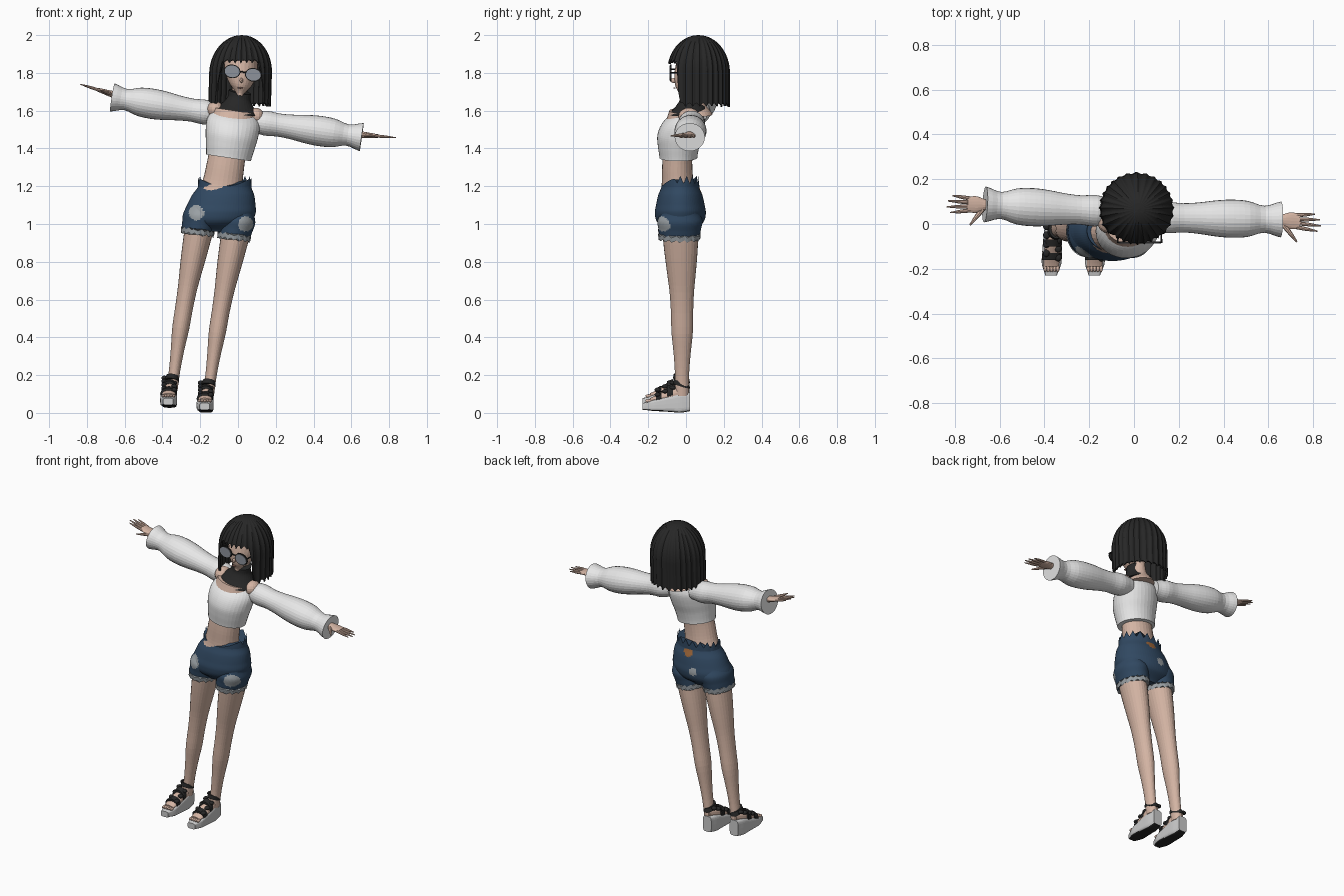
import bpy, bmesh, math
from mathutils import Vector

cube = bpy.data.objects.get("Cube")
if cube:
    bpy.data.objects.remove(cube, do_unlink=True)

UP, BACK, ACROSS = Vector((0, 0, 1)), Vector((0, 1, 0)), Vector((1, 0, 0))
LEAN = UP + ACROSS * .15                # the figure leans to one side
MADE = []


def material(name, red, green, blue):
    m = bpy.data.materials.new(name)
    m.use_nodes = True
    m.diffuse_color = (red, green, blue, 1)
    m.node_tree.nodes["Principled BSDF"].inputs["Base Color"].default_value = m.diffuse_color
    return m


SKIN = material("skin", .66, .46, .37)
BLACK = material("black", .02, .02, .02)
WHITE = material("white_knit", .8, .8, .8)
DENIM = material("denim_blue", .03, .065, .12)
FADED = material("faded_grey", .32, .35, .37)
TAN = material("tan_leather", .33, .13, .04)
LENS = material("lens_grey", .27, .29, .33)
SOLE = material("sole_grey", .6, .6, .6)
LIP = material("lip_pink", .5, .24, .2)


def finish(name, bm, mats):
    bmesh.ops.recalc_face_normals(bm, faces=bm.faces[:])
    mesh = bpy.data.meshes.new(name)
    bm.to_mesh(mesh)
    bm.free()
    for m in mats:
        mesh.materials.append(m)
    ob = bpy.data.objects.new(name, mesh)
    bpy.context.collection.objects.link(ob)
    MADE.append(ob)
    return ob


def sample(values, t):
    """Smooth curve through evenly spaced values."""
    last = len(values) - 1
    i = min(int(t * last), last - 1)
    f = t * last - i
    a, b, c, d = (values[min(max(k, 0), last)] for k in range(i - 1, i + 3))
    return b + f / 2 * (c - a + f * (2 * a - 5 * b + 4 * c - d + f * (3 * (b - c) + d - a)))


def loft(name, start, end, widths, depths, *mats, axis=None, ref=BACK, bow=(0, 0, 0),
         sides=28, steps=24, square=2):
    """Tube of elliptical rings; depths (along ref) is a list or a ratio to the widths."""
    start, end, bow = Vector(start), Vector(end), Vector(bow)
    axis = (axis or end - start).normalized()
    v = (ref - axis * ref.dot(axis)).normalized()
    u = v.cross(axis)
    power = lambda s: math.copysign(abs(s) ** (2 / square), s)
    bm = bmesh.new()
    rings = []
    for k in range(steps + 1):
        t = k / steps
        centre = start.lerp(end, t) + bow * math.sin(math.pi * t)
        w = sample(widths, t)
        d = sample(depths, t) if isinstance(depths, list) else w * depths
        angles = [math.tau * i / sides for i in range(sides)]
        rings.append([bm.verts.new(centre + u * w * power(math.cos(a)) + v * d * power(math.sin(a)))
                      for a in angles])
    for lower, upper in zip(rings, rings[1:]):
        for i in range(sides):
            j = (i + 1) % sides
            bm.faces.new((lower[i], lower[j], upper[j], upper[i]))
    bm.faces.new(rings[0])
    bm.faces.new(rings[-1])
    return finish(name, bm, mats)


def ball(name, centre, size, mat):
    bm = bmesh.new()
    bmesh.ops.create_uvsphere(bm, u_segments=16, v_segments=10, radius=1)
    bmesh.ops.scale(bm, vec=Vector(size), verts=bm.verts)
    bmesh.ops.translate(bm, vec=Vector(centre), verts=bm.verts)
    return finish(name, bm, [mat])


# Torso, neck and head
loft("torso", (-.1, -.03, 1.1), (-.02, 0, 1.6), [.15, .11, .1, .1, .12, .11], .8, SKIN,
     axis=LEAN, bow=BACK * -.03)
loft("neck", (0, .05, 1.58), (.01, .05, 1.75), [.09, .05, .04, .04], 1, SKIN, axis=LEAN)
loft("head", (.01, -.02, 1.68), (.02, .06, 1.97), [.015, .06, .085, .09, .08, .03], 1.2, SKIN,
     axis=LEAN, bow=BACK * .03)
ball("nose", (.018, -.066, 1.76), (.009, .016, .013), SKIN)
ball("mouth", (.012, -.06, 1.72), (.016, .006, .004), LIP)
ball("left_shoulder", (.095, .015, 1.57), (.045, .055, .045), SKIN)
ball("right_shoulder", (-.12, .015, 1.605), (.045, .055, .045), SKIN)

# Cropped sweater and flared dark collar
loft("sweater", (-.05, -.04, 1.35), (-.015, .02, 1.605), [.12, .13, .14, .14, .11], [.1, .11, .12, .11, .07],
     WHITE, axis=LEAN, bow=BACK * -.02, sides=36)
loft("collar", (0, .01, 1.6), (.01, .025, 1.7), [.11, .08, .06, .06], .9, BLACK,
     axis=UP + ACROSS * .2 - BACK * .2)

# Sleeves and hands: shoulder, cuff and fingertip of each arm
ARMS = {"right": ((-.1, .055, 1.58), (-.665, .087, 1.67), (-.835, .09, 1.74)),
        "left": ((.07, .03, 1.545), (.655, .02, 1.46), (.835, .005, 1.457))}
for side, points in ARMS.items():
    shoulder, cuff, tip = map(Vector, points)
    loft(side + "_sleeve", shoulder, cuff, [.055, .07, .065, .07, .08, .085, .08, .06, .08], .94, WHITE, ref=UP)
    wrist = cuff.lerp(shoulder, .08) + UP * .01
    knuckle = wrist.lerp(tip, .58)
    along = knuckle - wrist
    loft(side + "_palm", wrist, knuckle, [.026, .024, .037, .034], [.024, .018, .014, .01], SKIN,
         ref=UP, sides=16)
    fingers = {"index": (-1.5, .85), "middle": (-.5, 1), "ring": (.5, .95), "little": (1.5, .75)}
    for finger, (place, reach) in fingers.items():
        base = knuckle + BACK * place * .018 - along * .1
        end = base.lerp(tip + BACK * place * .027, reach)
        loft(f"{side}_{finger}_finger", base, end, [.009, .008, .003], .9, SKIN, ref=UP, sides=8, steps=6)
    base = wrist.lerp(knuckle, .4) - BACK * .012
    loft(side + "_thumb", base, base + along / 2 - BACK * .08, [.012, .01, .004], .9, SKIN,
         ref=UP, sides=8, steps=6)

# Denim patches: x, z, radius, side and material slot
PATCHES = [(-.22, 1.06, .04, -BACK, 1), (.04, 1, .04, -BACK, 1),
           (-.12, 1.07, .025, BACK, 1), (-.07, 1.18, .03, BACK, 2)]


def paint_patches(ob):
    for face in ob.data.polygons:
        c = face.center
        for x, z, radius, facing, slot in PATCHES:
            if math.hypot(c.x - x, c.z - z) < radius and c.dot(facing) > -.02:
                face.material_index = slot


# Shorts hips with a frayed waistband that dips at the front
SIDES = 72
hips = loft("shorts_hips", (-.07, -.03, 1.2), (-.115, -.03, .96), [.14, .165, .18, .19, .17, .09], .71,
            DENIM, FADED, TAN, axis=UP, sides=SIDES, steps=48)
for i, v in enumerate(hips.data.vertices[:SIDES]):
    if v.co.y > -.06:
        v.co.z += .015 + .02 * abs(i % 4 - 2)
    else:
        v.co.z += .045 * math.cos(math.tau * i / SIDES) ** 2
paint_patches(hips)

# Legs and wedge sandals, laid out for the right side and shifted for the left
for side, offset in {"right": Vector(), "left": Vector((.193, 0, -.026))}.items():
    def part(name, start, end, *args, **options):
        return loft(f"{side}_{name}", Vector(start) + offset, Vector(end) + offset, *args, **options)

    paint_patches(part("shorts_leg", (-.185, -.03, 1.09), (-.217, -.035, .95), [.08, .095, .09, .085], 1.25,
                       DENIM, FADED, TAN, axis=LEAN, sides=SIDES))
    hem = part("shorts_hem", (-.217, -.035, .945), (-.213, -.035, .97), [.087, .09], 1.25,
               FADED, axis=LEAN, sides=48, steps=2)
    for i, v in enumerate(hem.data.vertices):
        v.co.z += .006 * (i % 3 - 1)
    part("leg", (-.2, -.03, 1), (-.35, -.022, .12), [.077, .071, .062, .052, .047, .045, .036, .03, .03], 1.25,
         SKIN, axis=LEAN, bow=(-.01, .005, 0))

    # Foot and toes
    part("foot", (-.37, -.19, .09), (-.352, .01, .15), [.034, .037, .035, .032, .02], [.014, .025, .04, .04, .03],
         SKIN, axis=BACK, ref=UP, sides=20)
    for i, toe in enumerate(("little", "fourth", "middle", "second", "big")):
        ball(f"{side}_{toe}_toe", offset + Vector((-.396 + i * .014, -.198, .09)), (.008, .017, .009), SKIN)

    # Wedge sole with a dark tread
    sole = part("wedge_sole", (-.37, -.23, .06), (-.36, .02, .085), [.026, .043, .044, .042, .039, .03],
                [.018, .028, .036, .044, .053, .05], SOLE, BLACK, axis=BACK, ref=UP, square=5)
    for face in sole.data.polygons:
        if face.normal.z < -.75:
            face.material_index = 1

    # Straps and ornaments
    part("toe_strap", (-.37, -.16, .1), (-.365, -.13, .11), [.042, .042], .75, BLACK, axis=BACK, ref=UP)
    part("instep_strap", (-.365, -.1, .125), (-.363, -.07, .135), [.04, .04], 1.1, BLACK, axis=BACK, ref=UP)
    part("ankle_strap", (-.35, -.024, .17), (-.346, -.024, .195), [.038, .034], 1.25, BLACK,
         axis=LEAN + BACK * .3)
    for i in range(8):
        spot = Vector((-.364 + .026 * (-1) ** i, -.15 + .02 * i, .122 + .009 * i))
        ball(f"{side}_ornament_{i}", spot + offset, (.016, .017, .012), BLACK)

# Bob hair: ridged shell with a short fringe over the face
COLUMNS, ROWS = 160, 26
bm = bmesh.new()
columns = []
for i in range(COLUMNS):
    a = math.tau * i / COLUMNS
    from_face = min(a, math.tau - a)
    ridge = abs(math.sin(a * 14 + .6 * math.sin(3 * a)))
    side_lock = min(max((from_face - .7) * 4, 0), 1)
    length = .15 + .23 * side_lock - .02 * ridge
    column = []
    for j in range(ROWS):
        drop = length * (j / (ROWS - 1)) ** 1.5
        r = .165 * math.sqrt(1 - max(0, 1 - drop / .2) ** 2) * (1.01 - .05 * ridge)
        column.append(bm.verts.new((.015 + r * math.sin(a) + .03 * (.15 - drop), .066 - r * math.cos(a), 2 - drop)))
    columns.append(column)
for i, p in enumerate(columns):
    q = columns[(i + 1) % COLUMNS]
    for j in range(ROWS - 1):
        bm.faces.new((p[j], p[j + 1], q[j + 1], q[j]))
bmesh.ops.remove_doubles(bm, verts=bm.verts, dist=.0001)
hair = finish("bob_hair", bm, [BLACK])
shell = hair.modifiers.new("thickness", "SOLIDIFY")
shell.thickness, shell.offset = .012, -1

# Glasses
for side, sign, z in (("right", -1, 1.808), ("left", 1, 1.79)):
    x = .025 + sign * .056
    front = Vector((x, -.088, z))
    rim = front + BACK * .003
    loft(side + "_lens", front, front + BACK * .007, [.039, .039], .8, LENS, ref=LEAN, steps=1)
    loft(side + "_lens_frame", rim, rim + BACK * .008, [.044, .044], .82, BLACK, ref=LEAN, steps=1)
    hinge = rim + ACROSS * sign * .042 + UP * .012
    loft(side + "_temple", hinge, (x + sign * .035, .05, z + .012), [.004, .004], 1, BLACK,
         ref=UP, sides=8, steps=1)
loft("glasses_bridge", (.005, -.082, 1.808), (.045, -.082, 1.802), [.004, .004], 1, BLACK,
     ref=UP, sides=8, steps=1)

# Smooth shading with sharp edges kept
for ob in bpy.context.view_layer.objects:
    ob.select_set(ob in MADE)
bpy.context.view_layer.objects.active = MADE[0]
bpy.ops.object.shade_smooth_by_angle(angle=math.radians(45))
